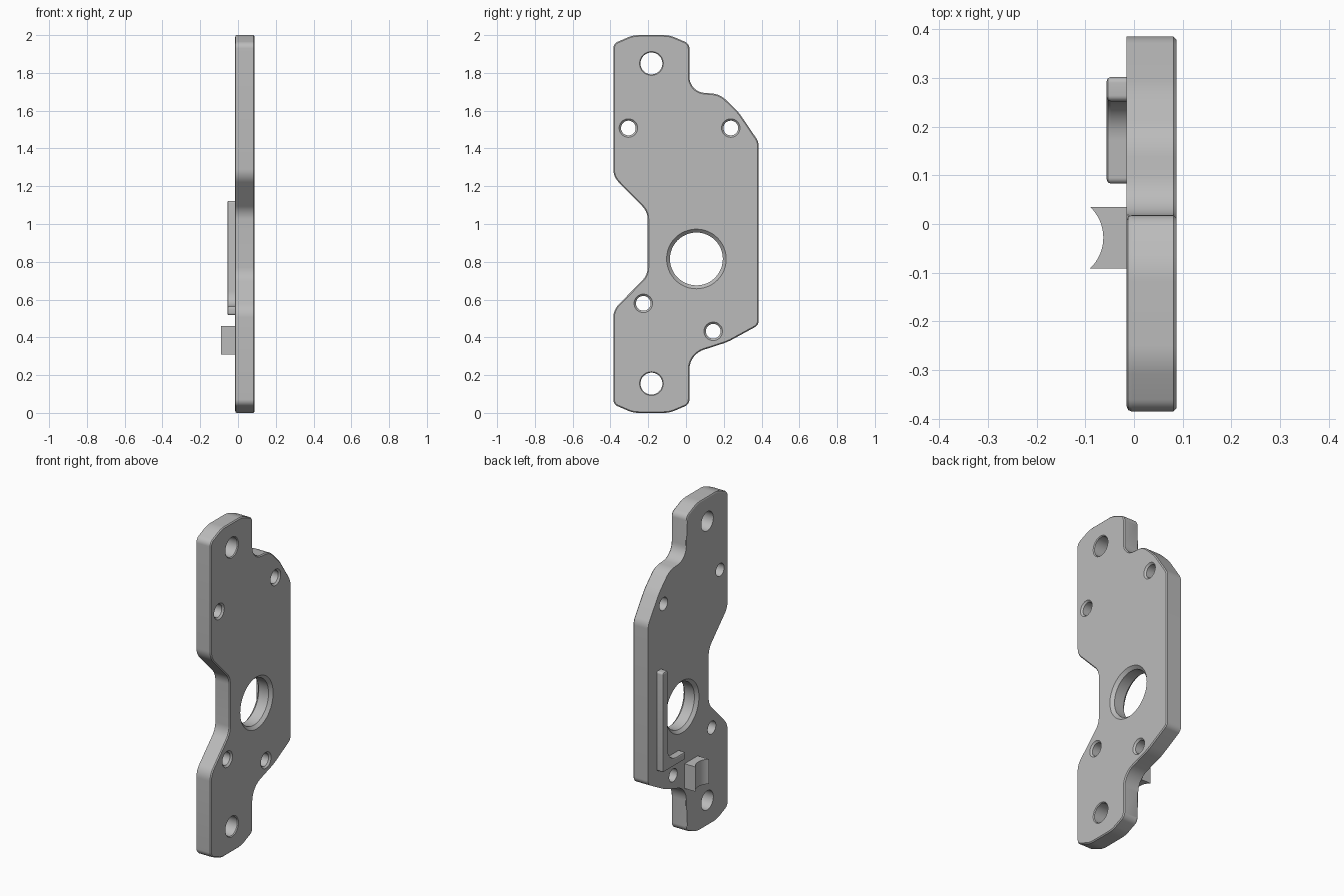
import bpy, bmesh, math
from mathutils import Vector

cube = bpy.data.objects.get("Cube")
if cube:
    bpy.data.objects.remove(cube, do_unlink=True)

grey = bpy.data.materials.new("plain grey")
grey.use_nodes = True
colour = (0.5, 0.5, 0.5, 1)
grey.diffuse_color = colour
grey.node_tree.nodes["Principled BSDF"].inputs["Base Color"].default_value = colour

BACK, FRONT = -0.015, 0.087


def rounded(corners, steps=8):
    """Polygon of (a, b, radius) corners with each corner turned into an arc."""
    out = []
    for i, (a, b, r) in enumerate(corners):
        p = Vector((a, b))
        u = (Vector(corners[i - 1][:2]) - p)
        v = (Vector(corners[(i + 1) % len(corners)][:2]) - p)
        u.normalize()
        v.normalize()
        half = u.angle(v) / 2
        reach = r / math.tan(half)
        centre = p + (u + v).normalized() * (r / math.sin(half))
        start, end = p + u * reach - centre, p + v * reach - centre
        sweep = start.angle_signed(end)
        for k in range(steps + 1):
            t = -sweep * k / steps
            c, s = math.cos(t), math.sin(t)
            out.append(centre + Vector((start.x * c - start.y * s, start.x * s + start.y * c)))
    return out


def finish(bm, name):
    bmesh.ops.recalc_face_normals(bm, faces=bm.faces[:])
    mesh = bpy.data.meshes.new(name)
    bm.to_mesh(mesh)
    bm.free()
    mesh.materials.append(grey)
    obj = bpy.data.objects.new(name, mesh)
    bpy.context.collection.objects.link(obj)
    return obj


def prism(points, low, high, axis):
    """Extrude a closed outline along x (outline in y, z) or z (outline in x, y)."""
    bm = bmesh.new()
    place = (lambda p: (low, p[0], p[1])) if axis == "x" else (lambda p: (p[0], p[1], low))
    face = bm.faces.new([bm.verts.new(place(p)) for p in points])
    new = bmesh.ops.extrude_face_region(bm, geom=[face])["geom"]
    shift = (high - low, 0, 0) if axis == "x" else (0, 0, high - low)
    bmesh.ops.translate(bm, vec=shift, verts=[g for g in new if isinstance(g, bmesh.types.BMVert)])
    return bm


def soften(bm, x, width, segments, y_limit=1):
    """Bevel the rim lying in the plane at x."""
    rim = [e for e in bm.edges
           if all(abs(v.co.x - x) < 1e-4 and v.co.y < y_limit for v in e.verts)]
    bmesh.ops.bevel(bm, geom=rim, offset=width, segments=segments,
                    profile=0.5, affect="EDGES")


def smooth(obj):
    bpy.ops.object.select_all(action="DESELECT")
    obj.select_set(True)
    bpy.context.view_layer.objects.active = obj
    bpy.ops.object.shade_smooth_by_angle(angle=math.radians(22))


# Plate outline, clockwise from the upper tab
outline = [
    (-0.385, 1.955, 0.04), (-0.28, 2.0, 0.15), (-0.087, 2.0, 0.15), (0.018, 1.955, 0.04),
    (0.018, 1.70, 0.085), (0.18, 1.688, 0.12), (0.28, 1.59, 0.25), (0.385, 1.435, 0.08),
    (0.385, 0.465, 0.04), (0.22, 0.375, 0.3), (0.018, 0.31, 0.11),
    (0.018, 0.045, 0.04), (-0.087, 0, 0.15), (-0.28, 0, 0.15), (-0.385, 0.045, 0.04),
    (-0.385, 0.545, 0.1), (-0.203, 0.73, 0.1), (-0.203, 1.065, 0.1), (-0.385, 1.25, 0.1),
]
bm = prism(rounded(outline), BACK, FRONT, "x")
soften(bm, FRONT, 0.006, 1)
soften(bm, BACK, 0.01, 2, y_limit=0.0185)
plate = finish(bm, "mounting_plate")

# Holes: y, z, radius, front chamfer, back chamfer
holes = [(-0.183, z, 0.058, 0.005, 0) for z in (0.155, 1.85)]
holes += [(y, z, 0.039, 0.01, 0) for y, z in
          ((-0.305, 1.508), (0.237, 1.508), (-0.226, 0.58), (0.144, 0.432))]
holes += [(0.055, 0.815, 0.14, 0.018, 0.018)]

bm = bmesh.new()
SIDES, OVER = 48, 0.02
for y, z, r, front, back in holes:
    profile = [(BACK - OVER, r + back + OVER * (back > 0)), (BACK + back, r)]
    profile += [(FRONT - front, r), (FRONT + OVER, r + front + OVER)]
    rings = [[bm.verts.new((x, y + rad * math.cos(math.tau * k / SIDES),
                            z + rad * math.sin(math.tau * k / SIDES)))
              for k in range(SIDES)] for x, rad in profile]
    for a, b in zip(rings, rings[1:]):
        for k in range(SIDES):
            n = (k + 1) % SIDES
            bm.faces.new((a[k], a[n], b[n], b[k]))
    bm.faces.new(rings[0])
    bm.faces.new(rings[-1])
cutter = finish(bm, "hole_cutter")
cutter.hide_render = True

cut = plate.modifiers.new("holes", "BOOLEAN")
cut.operation = "DIFFERENCE"
cut.solver = "EXACT"
cut.object = cutter
bpy.context.view_layer.objects.active = plate
bpy.ops.object.modifier_apply(modifier="holes")
bpy.data.objects.remove(cutter, do_unlink=True)
smooth(plate)

# L-shaped rib on the back face
rib = [(0.302, 1.122, 0.012), (0.302, 0.517, 0.012), (0.083, 0.517, 0.012),
       (0.083, 0.563, 0.012), (0.252, 0.563, 0.08), (0.252, 1.122, 0.012)]
bm = prism(rounded(rib, 6), -0.056, BACK + 0.005, "x")
soften(bm, -0.056, 0.008, 2)
smooth(finish(bm, "corner_rib"))

# Small block with a hollowed face
middle, half, tip, floor = -0.028, 0.063, -0.09, -0.063
sag = floor - tip
radius = (half * half + sag * sag) / (2 * sag)
spread = math.asin(half / radius)
hollow = [(floor - radius + radius * math.cos(t), middle + radius * math.sin(t))
          for t in (spread * (k / 8 - 1) for k in range(17))]
block = hollow + [(BACK + 0.005, middle + half), (BACK + 0.005, middle - half)]
smooth(finish(prism(block, 0.31, 0.46, "z"), "cradle_block"))
